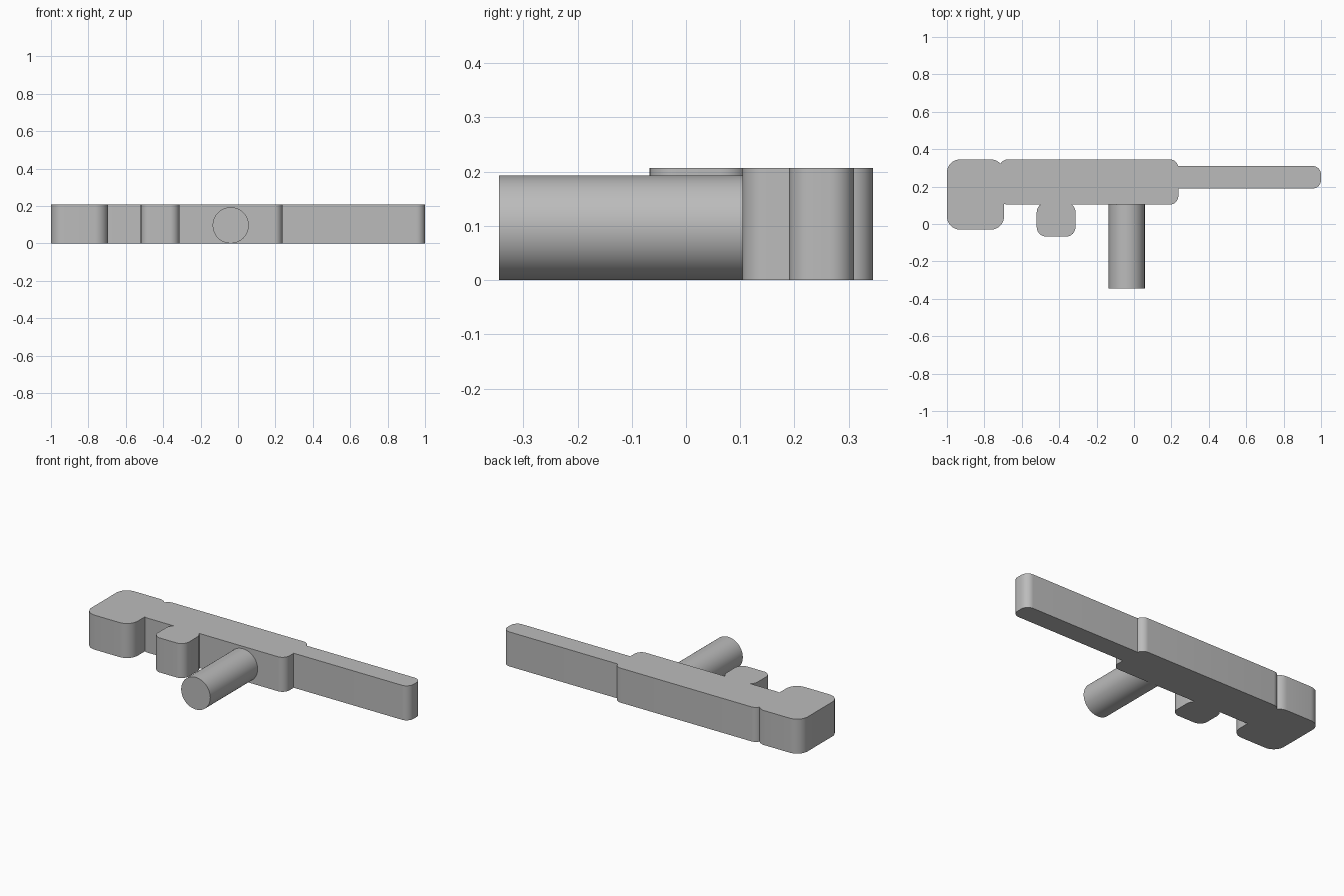
import bpy, bmesh, math
from mathutils import Matrix

HEIGHT = 0.207

cube = bpy.data.objects.get("Cube")
if cube:
    bpy.data.objects.remove(cube, do_unlink=True)

grey = bpy.data.materials.new("plain grey")
grey.use_nodes = True
colour = (0.5, 0.5, 0.5, 1)
grey.diffuse_color = colour
grey.node_tree.nodes["Principled BSDF"].inputs["Base Color"].default_value = colour


def finish(name, bm):
    bmesh.ops.recalc_face_normals(bm, faces=bm.faces)
    mesh = bpy.data.meshes.new(name)
    bm.to_mesh(mesh)
    bm.free()
    mesh.materials.append(grey)
    obj = bpy.data.objects.new(name, mesh)
    bpy.context.collection.objects.link(obj)
    return obj


def rounded_slab(name, x0, x1, y0, y1, radius, steps=10):
    """Upright slab with rounded corners in plan."""
    bm = bmesh.new()
    corners = [(x1 - radius, y1 - radius), (x0 + radius, y1 - radius),
               (x0 + radius, y0 + radius), (x1 - radius, y0 + radius)]
    ring = []
    for i, (cx, cy) in enumerate(corners):
        for s in range(steps + 1):
            a = math.pi / 2 * (i + s / steps)
            ring.append(bm.verts.new((cx + radius * math.cos(a), cy + radius * math.sin(a), 0)))
    face = bm.faces.new(ring)
    top = bmesh.ops.extrude_face_region(bm, geom=[face])["geom"]
    bmesh.ops.translate(bm, vec=(0, 0, HEIGHT), verts=[v for v in top if isinstance(v, bmesh.types.BMVert)])
    return finish(name, bm)


# Flat slabs merged into one body
body = rounded_slab("body", -0.72, 0.237, 0.104, 0.345, 0.045)
parts = [
    rounded_slab("stock", -1, -0.695, -0.03, 0.345, 0.07),
    rounded_slab("barrel", 0.1, 1, 0.19, 0.31, 0.045),
    rounded_slab("trigger_block", -0.52, -0.313, -0.067, 0.114, 0.05),
]
bpy.context.view_layer.objects.active = body
body.select_set(True)
for part in parts:
    union = body.modifiers.new("join " + part.name, "BOOLEAN")
    union.operation = "UNION"
    union.solver = "EXACT"
    union.object = part
    bpy.ops.object.modifier_apply(modifier=union.name)
    bpy.data.objects.remove(part, do_unlink=True)

# Round grip pointing to the front
radius, front, back = 0.0965, -0.345, 0.104
bm = bmesh.new()
bmesh.ops.create_cone(bm, cap_ends=True, segments=64, radius1=radius, radius2=radius, depth=back - front,
                      matrix=Matrix.Translation((-0.039, (front + back) / 2, radius))
                      @ Matrix.Rotation(math.pi / 2, 4, "X"))
grip = finish("round_grip", bm)

grip.select_set(True)
bpy.ops.object.shade_smooth_by_angle(angle=math.radians(30))
